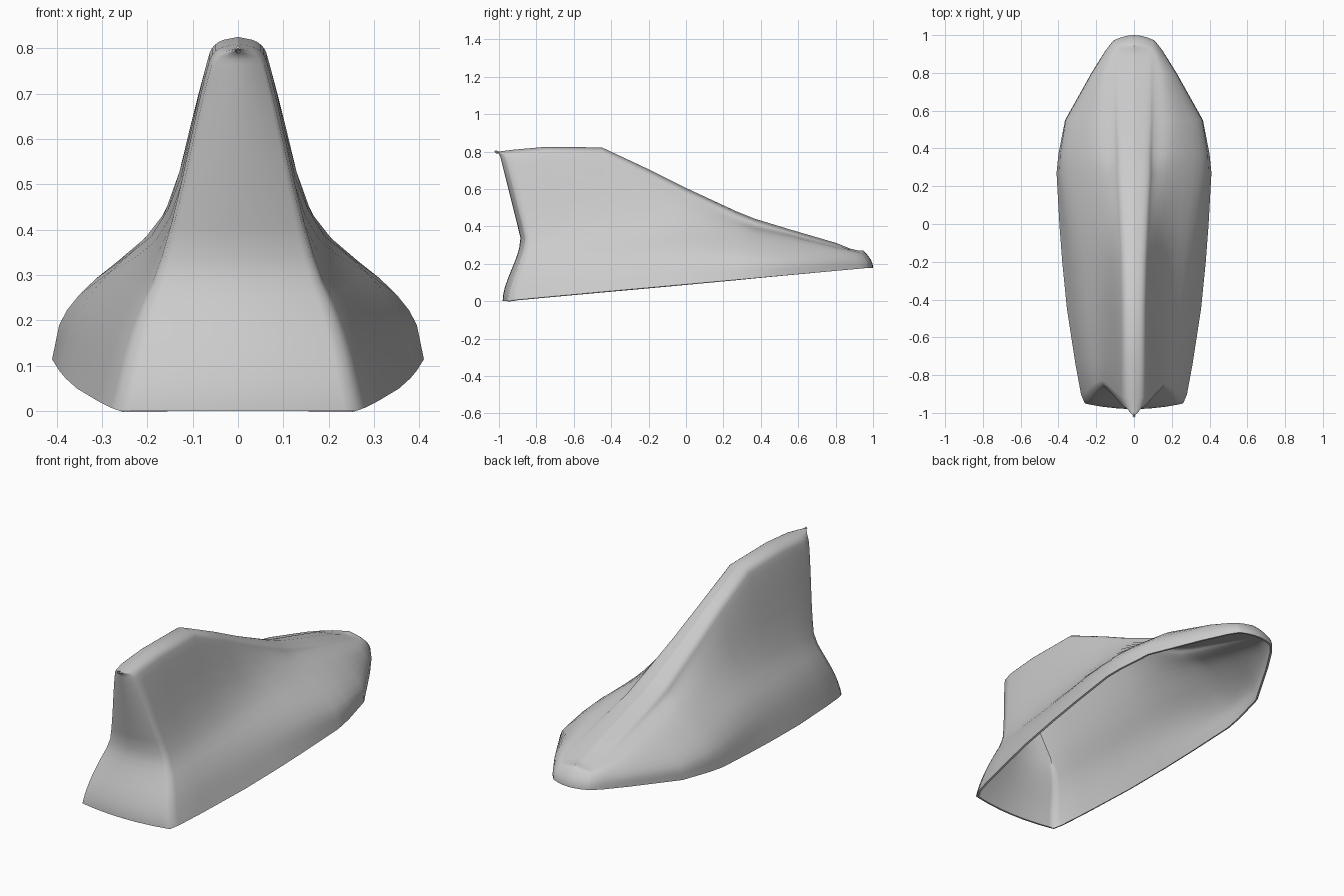
import bpy, bmesh
from math import radians
from mathutils import Vector

cube = bpy.data.objects.get("Cube")
if cube:
    bpy.data.objects.remove(cube)

# Stations from nose to tail: y, base half-width, shoulder x z, waist x z, ridge half-width, ridge z
STATIONS = [
    (.97, .11, .11, .22, .10, .25, .07, .272),
    (.92, .15, .147, .22, .13, .26, .08, .28),
    (.80, .225, .22, .225, .17, .28, .085, .312),
    (.55, .365, .36, .22, .21, .34, .085, .385),
    (.37, .40, .385, .23, .20, .37, .08, .44),
    (.27, .41, .385, .235, .19, .39, .08, .48),
    (0, .395, .345, .25, .18, .40, .065, .605),
    (-.20, .38, .315, .24, .17, .40, .055, .705),
    (-.45, .355, .29, .22, .165, .38, .05, .822),
    (-.75, .31, .26, .20, .16, .36, .05, .825),
    (-.92, .28, .235, .19, .16, .34, .05, .81),
    (-1, .26, .22, .19, .155, .34, .045, .80),
]
BULGE = .03
CAP_STEPS = (.1, .35, .7, 1)


def round_corners(points, passes=2):
    """Corner cutting that keeps both end points."""
    for _ in range(passes):
        cut = [points[0]]
        for a, b in zip(points, points[1:]):
            cut += [a.lerp(b, .25), a.lerp(b, .75)]
        points = cut + [points[-1]]
    return points


def tail_recess(z):
    """How far the rear wall sits forward at a height."""
    if z < .34:
        t = z / .34
        return .02 + .095 * t * t * (3 - 2 * t)
    return .115 * max(0, 1 - (z - .34) / .46)


def section(y, w, sx, sz, mx, mz, r, top):
    base = .09 * (y + 1)
    drop = min(.05, (top - mz) * .6)
    outline = [Vector(p) for p in ((w, base), (sx, sz), (mx, mz),
               (r + .02, top - drop), (r, top - .01), (0, top))]
    tail = max(0, (-y - .6) / .4)
    nose = max(0, (y - .8) / .17)
    column = []
    for x, z in round_corners(outline):
        level = (z - base) / (top - base)
        shift = tail * tail_recess(z) - nose * .055 * level ** 2
        column.append(Vector((x, y + shift, z)))
    return column


def end_cap(column, direction):
    """Columns that close an end, bulging towards the centre line."""
    return [[Vector((p.x * (1 - f), p.y + direction * BULGE * (1 - (1 - f) ** 2), p.z))
             for p in column] for f in CAP_STEPS]


# Skin columns: nose cap, sides, rear wall
sides = [section(*s) for s in STATIONS]
for p in sides[-1]:
    p.y += BULGE * min(1, p.x / .05)
tail_cap = end_cap(sides[-1], -1)
for cap_column in tail_cap:
    cap_column[-1].y = sides[-1][-1].y
columns = end_cap(sides[0], 1)[::-1] + sides + tail_cap

bm = bmesh.new()
grid = [[bm.verts.new(p) for p in col] for col in columns]
for a, b in zip(grid, grid[1:]):
    for j in range(len(a) - 1):
        bm.faces.new((a[j], a[j + 1], b[j + 1], b[j]))
bmesh.ops.remove_doubles(bm, verts=bm.verts, dist=.0005)
mesh = bpy.data.meshes.new("fin_shell")
bm.to_mesh(mesh)
bm.free()

# Hollow shell, open underneath
shell = bpy.data.objects.new("fin_shell", mesh)
bpy.context.collection.objects.link(shell)
mirror = shell.modifiers.new("mirror", 'MIRROR')
mirror.use_clip = True
wall = shell.modifiers.new("wall", 'SOLIDIFY')
wall.thickness = .01
wall.offset = -1

# Plain grey finish
grey = bpy.data.materials.new("light_grey")
grey.use_nodes = True
colour = (.6, .6, .6, 1)
grey.diffuse_color = colour
grey.node_tree.nodes["Principled BSDF"].inputs["Base Color"].default_value = colour
mesh.materials.append(grey)

bpy.ops.object.select_all(action='DESELECT')
shell.select_set(True)
bpy.context.view_layer.objects.active = shell
bpy.ops.object.convert(target='MESH')
bpy.ops.object.shade_smooth_by_angle(angle=radians(60))
